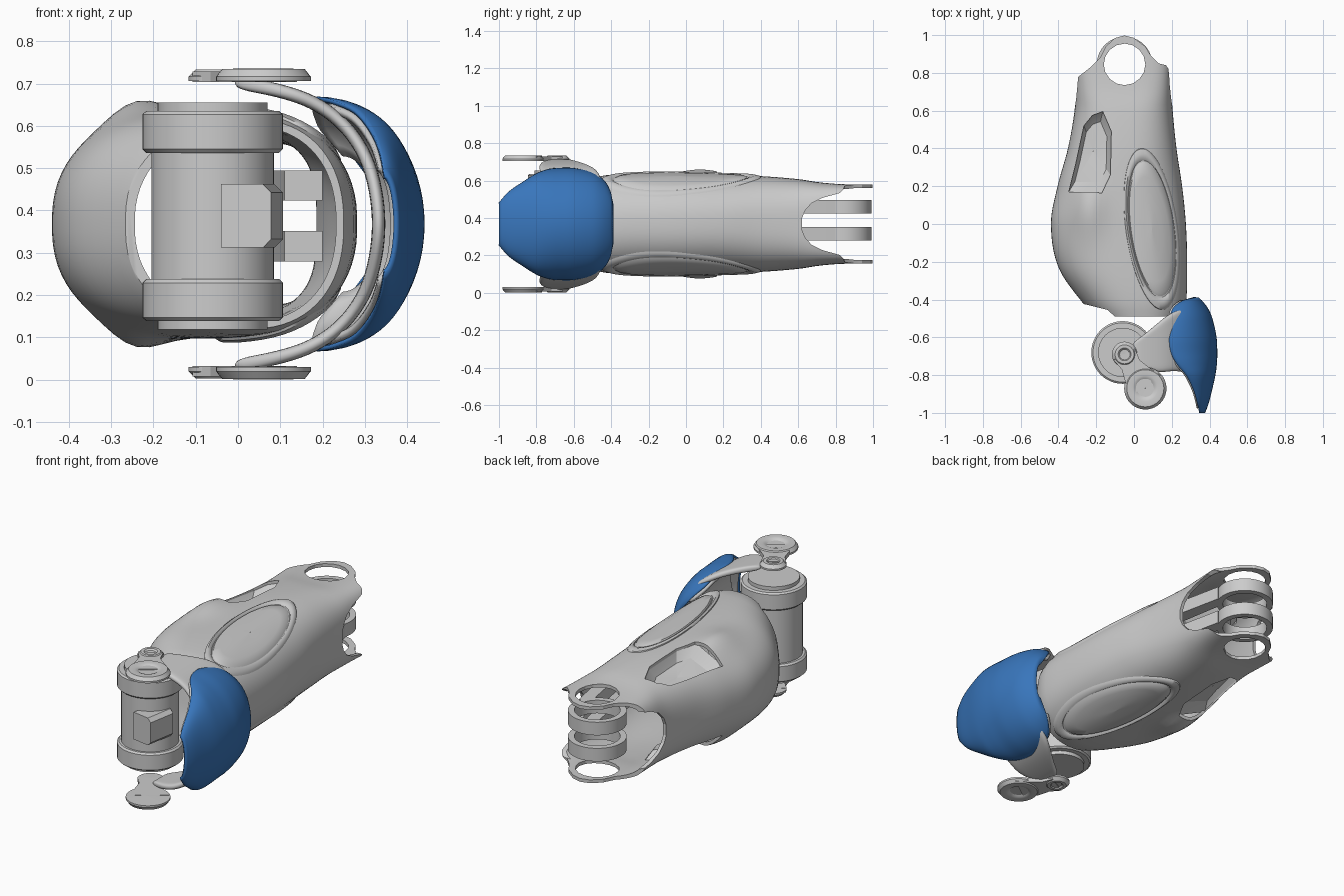
import bpy, bmesh
from math import cos, sin, pi, exp, radians, copysign

if "Cube" in bpy.data.objects:
    bpy.data.objects.remove(bpy.data.objects["Cube"])

MID = 0.368  # height of the mirror plane
HUB = 0.387  # centre height of the hinge drum and pivot rings


def finish(name, bm, angle=35, mat=None):
    bmesh.ops.remove_doubles(bm, verts=bm.verts, dist=1e-5)
    bmesh.ops.recalc_face_normals(bm, faces=bm.faces)
    me = bpy.data.meshes.new(name)
    bm.to_mesh(me)
    bm.free()
    ob = bpy.data.objects.new(name, me)
    bpy.context.collection.objects.link(ob)
    if mat:
        me.materials.append(mat)
    smooth(ob, angle)
    return ob


def smooth(ob, angle=35):
    bpy.ops.object.select_all(action='DESELECT')
    ob.select_set(True)
    bpy.context.view_layer.objects.active = ob
    bpy.ops.object.shade_smooth_by_angle(angle=radians(angle))


def grid(name, rows, cyc_u=False, cyc_v=False, angle=35, mat=None):
    bm = bmesh.new()
    vs = [[bm.verts.new(p) for p in r] for r in rows]
    nu, nv = len(vs), len(vs[0])
    for i in range(nu if cyc_u else nu - 1):
        for j in range(nv if cyc_v else nv - 1):
            k, m = (i + 1) % nu, (j + 1) % nv
            bm.faces.new((vs[i][j], vs[i][m], vs[k][m], vs[k][j]))
    return finish(name, bm, angle, mat)


def prism(name, pts, axis, lo, hi):
    put = {'x': lambda p, t: (t, p[0], p[1]), 'y': lambda p, t: (p[0], t, p[1]),
           'z': lambda p, t: (p[0], p[1], t)}[axis]
    n = len(pts)
    bm = bmesh.new()
    a = [bm.verts.new(put(p, lo)) for p in pts]
    b = [bm.verts.new(put(p, hi)) for p in pts]
    bm.faces.new(a)
    bm.faces.new(b[::-1])
    for i in range(n):
        bm.faces.new((a[i], a[(i + 1) % n], b[(i + 1) % n], b[i]))
    return finish(name, bm, 20)


def lathe(name, prof, cx, cy, n=40, closed=False):
    rows = [[(cx + r * cos(2 * pi * k / n), cy + r * sin(2 * pi * k / n), z)
             for k in range(n)] for r, z in prof]
    return grid(name, rows, closed, True, 30)


def cut(ob, cutter):
    cutter.hide_render = True
    m = ob.modifiers.new('cut', 'BOOLEAN')
    m.operation, m.solver, m.object = 'DIFFERENCE', 'EXACT', cutter
    bpy.context.view_layer.objects.active = ob
    bpy.ops.object.modifier_apply(modifier=m.name)
    bpy.data.objects.remove(cutter)


def spline(tab, t):
    # smooth interpolation of table rows keyed on their first column
    n = len(tab)
    i = max(k for k in range(n - 1) if tab[k][0] <= t or k == 0)
    p, q = tab[i], tab[i + 1]
    o, r = tab[max(i - 1, 0)], tab[min(i + 2, n - 1)]
    d = q[0] - p[0]
    s = (t - p[0]) / d
    out = []
    for c in range(1, len(p)):
        m0 = (q[c] - o[c]) / (q[0] - o[0]) * d
        m1 = (r[c] - p[c]) / (r[0] - p[0]) * d
        out.append((2*s**3 - 3*s*s + 1) * p[c] + (s**3 - 2*s*s + s) * m0
                   + (3*s*s - 2*s**3) * q[c] + (s**3 - s*s) * m1)
    return out


# Main shell: y, left x, right x, half height, squareness
SEC = [(-.49, -.2, .25, .248, 2.3), (-.42, -.27, .275, .262, 2.3), (-.23, -.40, .282, .27, 2.35),
       (0, -.44, .275, .268, 2.4), (.2, -.405, .255, .262, 2.4), (.4, -.35, .225, .256, 2.6),
       (.6, -.315, .205, .24, 3), (.72, -.31, .2, .222, 4), (.85, -.31, .2, .213, 5),
       (1.05, -.31, .2, .21, 6)]


def bump(x, y):
    return .046 * exp(-((x + .25) / .09) ** 2 - ((y - .1) / .17) ** 2)


def surf(x, y):
    l, r, h, n = spline(SEC, y)
    d = min(abs(x - (l + r) / 2) / ((r - l) / 2), .999)
    return h * (1 - d ** n) ** (1 / n) + bump(x, y)


def ring(y, inset):
    l, r, h, n = spline(SEC, y)
    a, h, c = (r - l) / 2 - inset, h - inset, (l + r) / 2
    pts = []
    for k in range(72):
        t = 2 * pi * (k + .5) / 72
        x = c + a * copysign(abs(cos(t)) ** (2 / n), cos(t))
        z = h * copysign(abs(sin(t)) ** (2 / n), sin(t))
        pts.append((x, y, MID + z + bump(x, y) * z / h))
    return pts


ys = [-.49 + 1.54 * i / 48 for i in range(49)]
shell = grid('limb_shell', [ring(y, 0) for y in ys] + [ring(y, .018) for y in ys[::-1]], True, True)

# End tabs, pin holes, side notches and slanted front edge
outline = [(-.5, .77), (-.3, .775), (-.23, .83), (-.18, .88), (-.15, .94), (-.1, .985), (-.05, .998),
           (0, .985), (.06, .94), (.09, .89), (.13, .85), (.19, .835), (.5, .835), (.5, 1.2), (-.5, 1.2)]
hole = [(-.05 + .11 * cos(pi * k / 8), .845 + .11 * sin(pi * k / 8)) for k in range(16)]
half = [(.62, .03), (.635, .07), (.67, .11), (.73, .14), (.82, .165), (.845, .188), (1.2, .188)]
notch = [(y, MID + z) for y, z in half] + [(y, MID - z) for y, z in half[::-1]]
front = [(-.6, -.7), (-.08, -.7), (-.09, -.5), (-.14, -.455), (-.26, -.425), (-.6, -.4)]
cut(shell, prism('tab_cutter', outline, 'z', -.5, 1.5))
cut(shell, prism('hole_cutter', hole, 'z', -.5, 1.5))
cut(shell, prism('notch_cutter', notch, 'x', -.8, .8))
cut(shell, prism('front_cutter', front, 'z', -.5, 1.5))

# Side recesses, with a sunken tray behind each opening
REC = [(-.345, .17), (-.17, .165), (-.125, .26), (-.12, .49), (-.165, .595), (-.22, .575), (-.265, .52), (-.31, .31)]
rc = (sum(p[0] for p in REC) / 8, sum(p[1] for p in REC) / 8)
for s, side in ((1, 'upper'), (-1, 'lower')):
    cut(shell, prism('recess_cutter', REC, 'z', MID + s * .06, MID + s * .5))
    rows = []
    for f, depth in ((1.03, .008), (.98, .02), (.75, .06), (.01, .065)):
        row = []
        for px, py in REC:
            x, y = rc[0] + f * (px - rc[0]), rc[1] + f * (py - rc[1])
            row.append((x, y, MID + s * (surf(x, y) - depth)))
        rows.append(row)
    grid(side + '_recess_tray', rows, False, True, 25)
smooth(shell)


# Oval panels with a raised rim
def oval(r, t):
    u, v, a = .128 * r * cos(t), .4 * r * sin(t), radians(8)
    return .095 + u * cos(a) - v * sin(a), -.027 + u * sin(a) + v * cos(a)


for s, side in ((1, 'upper'), (-1, 'lower')):
    ts = [2 * pi * k / 64 for k in range(64)]
    for part, prof in (('rim', ((1.09, -.012), (1.07, .006), (1.0, .012), (.93, .006), (.9, -.006))),
                       ('panel', ((.92, -.006), (.86, .008), (.7, .009), (.4, .009), (.005, .009)))):
        rows = [[(*oval(r, t), MID + s * (surf(*oval(r, t)) + lift)) for t in ts] for r, lift in prof]
        grid(side + '_oval_' + part, rows, False, True, 50)

# Rear pivot rings and the arms that carry them
for s, side in ((1, 'upper'), (-1, 'lower')):
    lo, hi = HUB + s * .036, HUB + s * .108
    lathe(side + '_pivot_ring', [(.147, lo), (.147, hi), (.115, hi), (.115, lo)], -.05, .845, closed=True)
    prism(side + '_pivot_arm', [(.04, .75), (.095, .8), (.18, .4), (.2, .1), (.11, .1), (.1, .4)], 'z', lo, hi)

# Hinge drum with flanges
h = [(.001, .268), (.13, .268), (.13, .248), (.157, .248), (.166, .24), (.166, .158), (.157, .149), (.145, .149)]
drum = [(r, HUB + z) for r, z in h] + [(r, HUB - z) for r, z in h[::-1]]
lathe('hinge_drum', drum, -.06, -.68, 48)

# Chamfered stop block on the drum, turned slightly
lug = [(-.06, -.075), (.04, -.075), (.06, -.055), (.06, .055), (.04, .075), (-.06, .075)]
block = prism('stop_block', lug, 'y', -.09, .07)
block.location = (.035, -.775, HUB)
block.rotation_euler.z = radians(-10)

# Yoke plates: two dished discs joined by a web
for s, side in ((1, 'upper'), (-1, 'lower')):
    Z = lambda p: [(r, MID + s * z) for r, z in p]
    lathe(side + '_large_disc', Z([(.001, .355), (.045, .356), (.055, .363), (.068, .367), (.098, .366),
                                   (.112, .348), (.112, .338), (.001, .336)]), .06, -.87)
    lathe(side + '_small_disc', Z([(.001, .355), (.026, .357), (.034, .365), (.05, .365), (.067, .348),
                                   (.067, .338), (.001, .336)]), -.05, -.69)
    prism(side + '_plate_web', [(-.108, -.72), (-.065, -.77), (-.045, -.84), (.0, -.9), (.14, -.8),
                                (.08, -.76), (.03, -.72), (.005, -.66)], 'z', MID + s * .336, MID + s * .36)

# Yoke band: height offset, x, front y, rear y
BAND = [(.335, -.01, -.74, -.63), (.324, .06, -.77, -.58), (.307, .13, -.79, -.52), (.283, .19, -.78, -.47),
        (.235, .255, -.78, -.45), (.16, .305, -.81, -.43), (.08, .327, -.86, -.425), (0, .335, -.89, -.42)]
path = [(MID + a, *b) for a, *b in BAND] + [(MID - a, *b) for a, *b in BAND[-2::-1]]
rows = [[(x, y0 + (y1 - y0) * t, z) for t in (0, .15, .5, .85, 1)] for z, x, y0, y1 in path]
band = grid('yoke_band', rows, angle=50)
m = band.modifiers.new('thickness', 'SOLIDIFY')
m.thickness, m.offset = .032, 0
m = band.modifiers.new('round', 'SUBSURF')
m.levels = m.render_levels = 2

# Blue guard and its grey lining: y, edge x, crown x, half width
GUARD = [(-.998, .345, .372, .11), (-.95, .335, .39, .165), (-.88, .315, .408, .215), (-.8, .275, .426, .265),
         (-.74, .225, .434, .288), (-.68, .195, .436, .295), (-.6, .185, .432, .294), (-.5, .19, .41, .272),
         (-.45, .205, .388, .24), (-.41, .255, .358, .18), (-.392, .315, .338, .1)]
blue = bpy.data.materials.new('guard_blue')
blue.diffuse_color = (.04, .18, .5, 1)
blue.use_nodes = True
blue.node_tree.nodes["Principled BSDF"].inputs["Base Color"].default_value = blue.diffuse_color
for name, inset, y0, y1, thick, mat in (('guard_plate', 0, -.998, -.392, .01, blue),
                                        ('guard_lining', .016, -.97, -.41, .016, None)):
    rows = []
    for i in range(41):
        y = y0 + (y1 - y0) * i / 40
        e, c, w = spline(GUARD, y)
        c, w = c - inset, w - inset
        e -= inset / 2
        rows.append([(e + (c - e) * cos(t), y, MID + w * sin(t))
                     for t in (-pi / 2 + pi * j / 32 for j in range(33))])
    ob = grid(name, rows, angle=50, mat=mat)
    m = ob.modifiers.new('thickness', 'SOLIDIFY')
    m.thickness, m.offset = thick, 0
